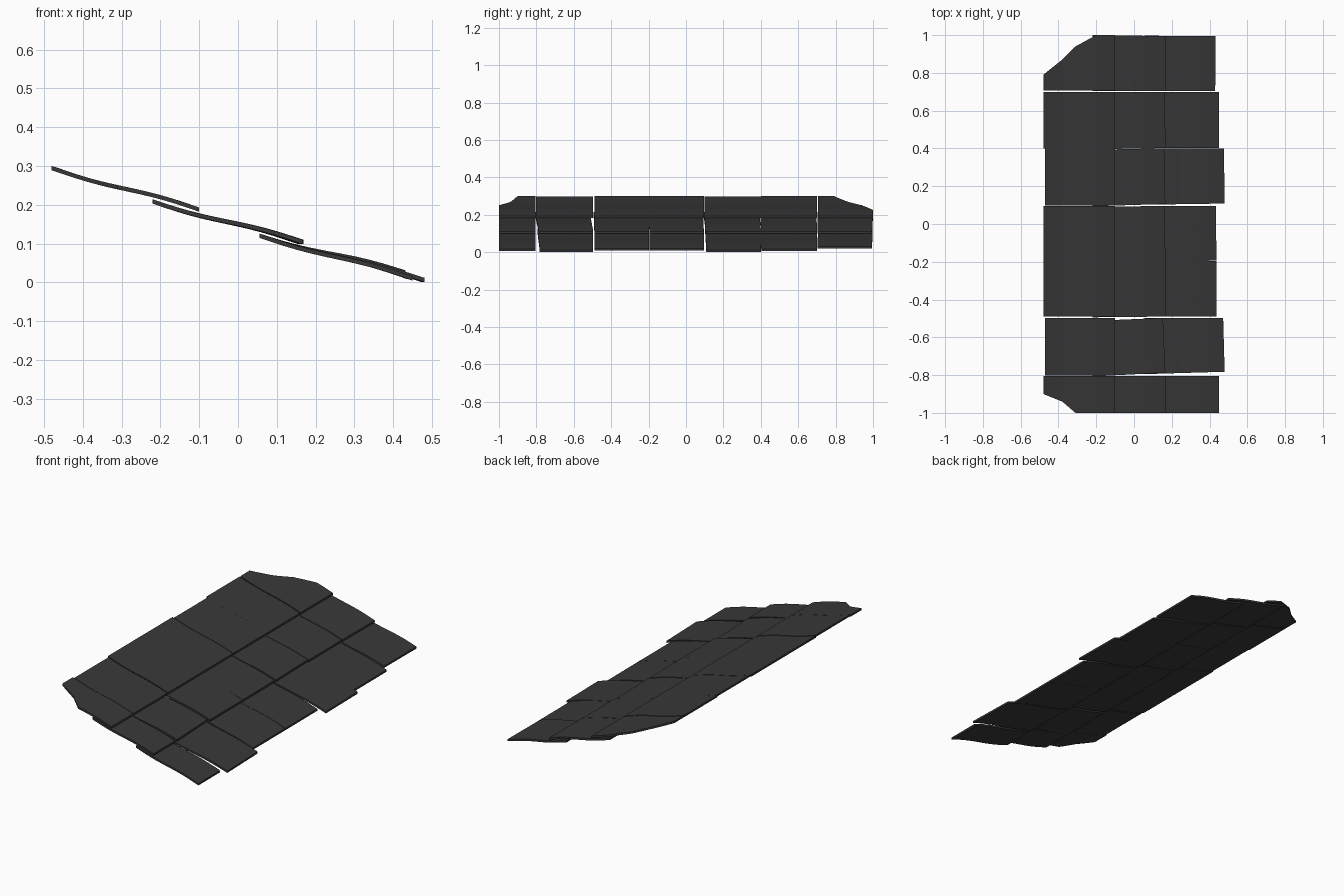
import bpy, math

if "Cube" in bpy.data.objects:
    bpy.data.objects.remove(bpy.data.objects["Cube"])

slate = bpy.data.materials.new("dark_slate")
slate.diffuse_color = (0.04, 0.04, 0.04, 1)
slate.use_nodes = True
slate.node_tree.nodes["Principled BSDF"].inputs["Base Color"].default_value = slate.diffuse_color
THICK = 0.011


def lerp(a, b, t):
    return a + (b - a) * t


def along(points, x):
    """Piecewise linear value through (x, y) points."""
    for (xa, ya), (xb, yb) in zip(points, points[1:]):
        if x <= xb:
            return lerp(ya, yb, max(0, (x - xa) / (xb - xa)))
    return points[-1][1]


def tile(name, x0, z0, x1, z1, low, high, skew=0.0):
    """Gently waved slab from the head (x0, z0) to the tail (x1, z1), z on its top face.
    low and high are side outlines; skew slides the far tail corner in x."""
    xs = {round(lerp(x0, x1, i / 12), 4) for i in range(13)}
    xs |= {p[0] for p in low + high if x0 < p[0] < x1}
    verts, faces = [], []
    xs = sorted(xs)
    for x in xs:
        t = (x - x0) / (x1 - x0)
        z = lerp(z0, z1, t) - 0.004 * math.sin(2 * math.pi * t)
        ya, yb = along(low, x), along(high, x)
        s = skew * t
        verts += [(x, ya, z), (x + s, yb, z), (x + s, yb, z - THICK), (x, ya, z - THICK)]
    for i in range(len(xs) - 1):
        a, b = 4 * i, 4 * i + 4
        for k in range(4):
            n = (k + 1) % 4
            faces.append((a + k, b + k, b + n, a + n))
    faces += [(0, 1, 2, 3), tuple(4 * (len(xs) - 1) + k for k in (3, 2, 1, 0))]
    mesh = bpy.data.meshes.new(name)
    mesh.from_pydata(verts, [], faces)
    mesh.materials.append(slate)
    obj = bpy.data.objects.new(name, mesh)
    bpy.context.collection.objects.link(obj)
    bpy.ops.object.select_all(action='DESELECT')
    obj.select_set(True)
    bpy.context.view_layer.objects.active = obj
    bpy.ops.object.shade_smooth_by_angle(angle=math.radians(30))
    return obj


# Columns: y low, y high, top head x, bottom tail x, bottom tail z, tilt of lower tiles
columns = [
    (-1.00, -0.805, -0.480, 0.450, 0.016, 0.000),
    (-0.803, -0.497, -0.472, 0.480, 0.012, 0.016),
    (-0.490, -0.197, -0.480, 0.436, 0.020, 0.000),
    (-0.198, 0.095, -0.480, 0.436, 0.020, 0.003),
    (0.098, 0.401, -0.472, 0.480, 0.012, 0.008),
    (0.400, 0.700, -0.480, 0.450, 0.016, 0.002),
    (0.707, 1.000, -0.480, 0.430, 0.031, -0.003),
]

for i, (ya, yb, xh, xt, zt, tilt) in enumerate(columns):
    flat_low, flat_high = [(-1, ya), (1, ya)], [(-1, yb), (1, yb)]

    # Top row, with the outer corners broken off
    low, high = flat_low, flat_high
    if i == 0:
        low = [(-0.48, -0.90), (-0.38, -0.94), (-0.31, -1.0), (0, -1.0)]
    if i == 6:
        high = [(-0.48, 0.79), (-0.38, 0.87), (-0.31, 0.94), (-0.20, 1.0), (0, 1.0)]
    tile(f"top_tile_{i}", xh, 0.30 + (xh + 0.48) * -0.28, -0.10, 0.193, low, high)

    # Middle row tucked under the top row, slightly rotated
    low = [(-0.22, ya - 0.004), (0.17, ya + tilt)] if i else flat_low
    high = [(-0.22, yb - tilt), (0.17, yb)] if i < 6 else [(-0.22, 1.0), (0.17, 0.995)]
    tile(f"middle_tile_{i}", -0.22, 0.214, 0.166, 0.110, low, high, tilt * -0.8)

    # Bottom row with uneven lower edge
    low = [(0.05, ya + tilt * 0.5), (0.48, ya + tilt * 1.3)] if i else flat_low
    high = [(0.05, yb), (0.48, yb)] if i < 6 else [(0.05, 0.997), (0.48, 0.995)]
    tile(f"bottom_tile_{i}", 0.055, 0.126, xt, zt, low, high, -0.5 * tilt)
